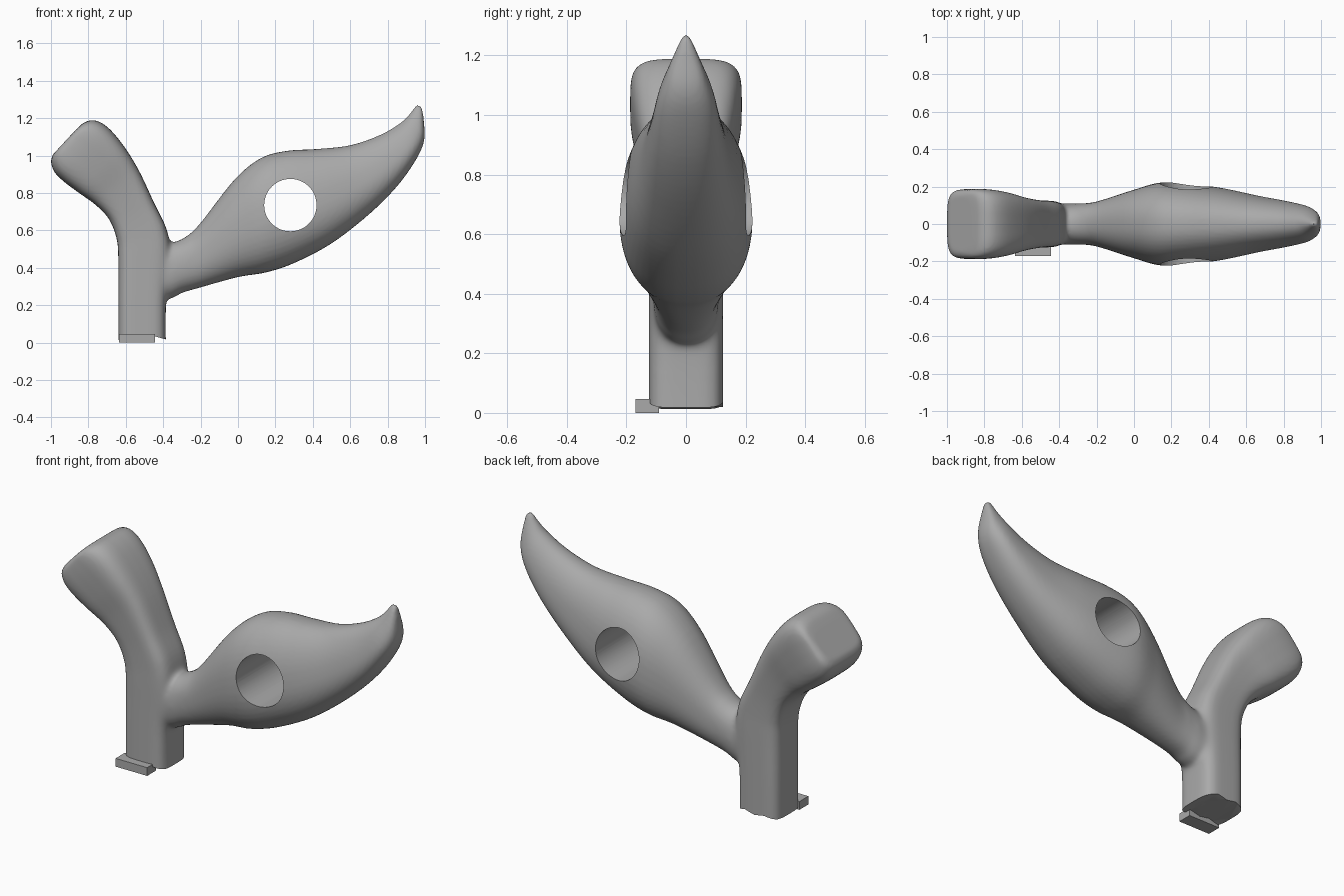
import bpy, bmesh, math
from mathutils import Matrix, Vector

if "Cube" in bpy.data.objects:
    bpy.data.objects.remove(bpy.data.objects["Cube"])

grey = bpy.data.materials.new("plain_grey")
grey.use_nodes = True
grey.diffuse_color = (0.4, 0.4, 0.4, 1)
grey.node_tree.nodes["Principled BSDF"].inputs["Base Color"].default_value = (0.4, 0.4, 0.4, 1)


def add_object(name, bm):
    bmesh.ops.recalc_face_normals(bm, faces=bm.faces[:])
    mesh = bpy.data.meshes.new(name)
    bm.to_mesh(mesh)
    bm.free()
    mesh.materials.append(grey)
    obj = bpy.data.objects.new(name, mesh)
    bpy.context.collection.objects.link(obj)
    return obj


def activate(obj):
    bpy.ops.object.select_all(action='DESELECT')
    obj.select_set(True)
    bpy.context.view_layer.objects.active = obj


def refine(sections, steps=6):
    """Catmull-Rom interpolation between the section tuples."""
    pts = [Vector(s) for s in sections]
    out = []
    for i in range(len(pts) - 1):
        a, b, c, d = pts[max(i - 1, 0)], pts[i], pts[i + 1], pts[min(i + 2, len(pts) - 1)]
        for k in range(steps):
            t = k / steps
            m, n = (c - a) / 2, (d - b) / 2
            out.append(b + m * t + (3 * (c - b) - 2 * m - n) * t**2 + (2 * (b - c) + m + n) * t**3)
    return out + [pts[-1]]


def loft(bm, sections, power, taper=0.0, count=48):
    """Skin superellipse rings spanning two outline points with a half width."""
    rings = []
    rows = refine(sections)
    for i, (x1, z1, x2, z2, w) in enumerate(rows):
        low, high = Vector((x1, 0, z1)), Vector((x2, 0, z2))
        ring = []
        for k in range(count):
            a = math.tau * k / count
            s = math.copysign(abs(math.sin(a)) ** (2 / power), math.sin(a))
            c = math.copysign(abs(math.cos(a)) ** (2 / power), math.cos(a))
            p = (low + high) / 2 + (high - low) / 2 * s
            p.y = w * c * (1 - taper * s * (i / len(rows)) ** 2)
            ring.append(bm.verts.new(p))
        rings.append(ring)
    for r, q in zip(rings, rings[1:]):
        for k in range(count):
            j = (k + 1) % count
            bm.faces.new((r[k], r[j], q[j], q[k]))
    bm.faces.new(rings[0])
    bm.faces.new(rings[-1])


# Outline pairs: x, z of one edge, x, z of the opposite edge, half width
stem = [
    (-.64, -.06, -.385, -.06, .125), (-.64, .2, -.385, .2, .125),
    (-.64, .45, -.36, .45, .125), (-.65, .56, -.38, .6, .125),
    (-.69, .66, -.45, .75, .13), (-.76, .735, -.53, .92, .145),
    (-.85, .8, -.61, 1.05, .17), (-.93, .86, -.69, 1.145, .185),
    (-.98, .91, -.76, 1.187, .187), (-1, .965, -.82, 1.178, .178),
    (-.99, 1.005, -.87, 1.135, .15),
]
leaf = [
    (-.5, .22, -.5, .48, .1), (-.36, .235, -.36, .53, .11),
    (-.3, .265, -.28, .565, .11), (-.2, .295, -.2, .64, .12),
    (0, .35, -.02, .87, .18), (.15, .375, .12, .985, .22),
    (.3, .425, .26, 1.025, .215), (.5, .53, .42, 1.035, .19),
    (.7, .685, .6, 1.055, .148), (.85, .835, .76, 1.11, .118),
    (.95, .975, .87, 1.175, .092), (.995, 1.08, .92, 1.225, .06),
    (.993, 1.19, .945, 1.26, .03), (.983, 1.257, .962, 1.272, .012),
]

# Fused stem and leaf body
bm = bmesh.new()
loft(bm, stem, 4)
loft(bm, leaf, 2.3, 0.45)
body = add_object("stem_and_leaf", bm)
activate(body)
remesh = body.modifiers.new("fuse", 'REMESH')
remesh.mode = 'VOXEL'
remesh.voxel_size = 0.01
bpy.ops.object.convert(target='MESH')

# Soft blend where the leaf leaves the stem
joint = body.vertex_groups.new(name="joint")
for v in body.data.vertices:
    reach = math.hypot((v.co.x + .36) / .12, (v.co.z - .38) / .26)
    if reach < 1:
        joint.add([v.index], min(1, 2 * (1 - reach)), 'REPLACE')
for group, rounds in (("joint", 30), ("", 4)):
    smooth = body.modifiers.new("soften", 'SMOOTH')
    smooth.factor = 0.5
    smooth.iterations = rounds
    smooth.vertex_group = group


def cut(name, bm):
    cutter = add_object(name, bm)
    cutter.hide_render = True
    mod = body.modifiers.new(name, 'BOOLEAN')
    mod.operation = 'DIFFERENCE'
    mod.solver = 'EXACT'
    mod.object = cutter
    return cutter


# Round hole through the leaf
bm = bmesh.new()
placing = Matrix.Translation((.28, 0, .735)) @ Matrix.Rotation(math.pi / 2, 4, 'X')
bmesh.ops.create_cone(bm, cap_ends=True, segments=64, radius1=.14, radius2=.14, depth=1, matrix=placing)
cutters = [cut("hole_cutter", bm)]

# Rough broken foot with an uneven lower edge
bm = bmesh.new()
heights = [.01, .014, .03, .02, .035, .018, .012]
rows = []
for y in (-.3, 0, .3):
    row = []
    for i, h in enumerate(heights):
        x = -.69 + .06 * i
        row.append((bm.verts.new((x, y, h)), bm.verts.new((x, y, -.2))))
    rows.append(row)
for r, q in zip(rows, rows[1:]):
    for i in range(len(heights) - 1):
        for s in (0, 1):
            bm.faces.new((r[i][s], r[i + 1][s], q[i + 1][s], q[i][s]))
    for i in (0, -1):
        bm.faces.new((r[i][0], r[i][1], q[i][1], q[i][0]))
for r in (rows[0], rows[-1]):
    for a, b in zip(r, r[1:]):
        bm.faces.new((a[0], b[0], b[1], a[1]))
cutters.append(cut("foot_cutter", bm))

activate(body)
bpy.ops.object.convert(target='MESH')
bpy.ops.object.shade_smooth_by_angle(angle=math.radians(35))
for cutter in cutters:
    bpy.data.objects.remove(cutter)

# Small flat block beside the foot
bm = bmesh.new()
bmesh.ops.create_cube(bm, size=1)
bmesh.ops.scale(bm, verts=bm.verts[:], vec=(.195, .08, .046))
bmesh.ops.translate(bm, verts=bm.verts[:], vec=(-.54, -.13, .023))
add_object("foot_block", bm)
